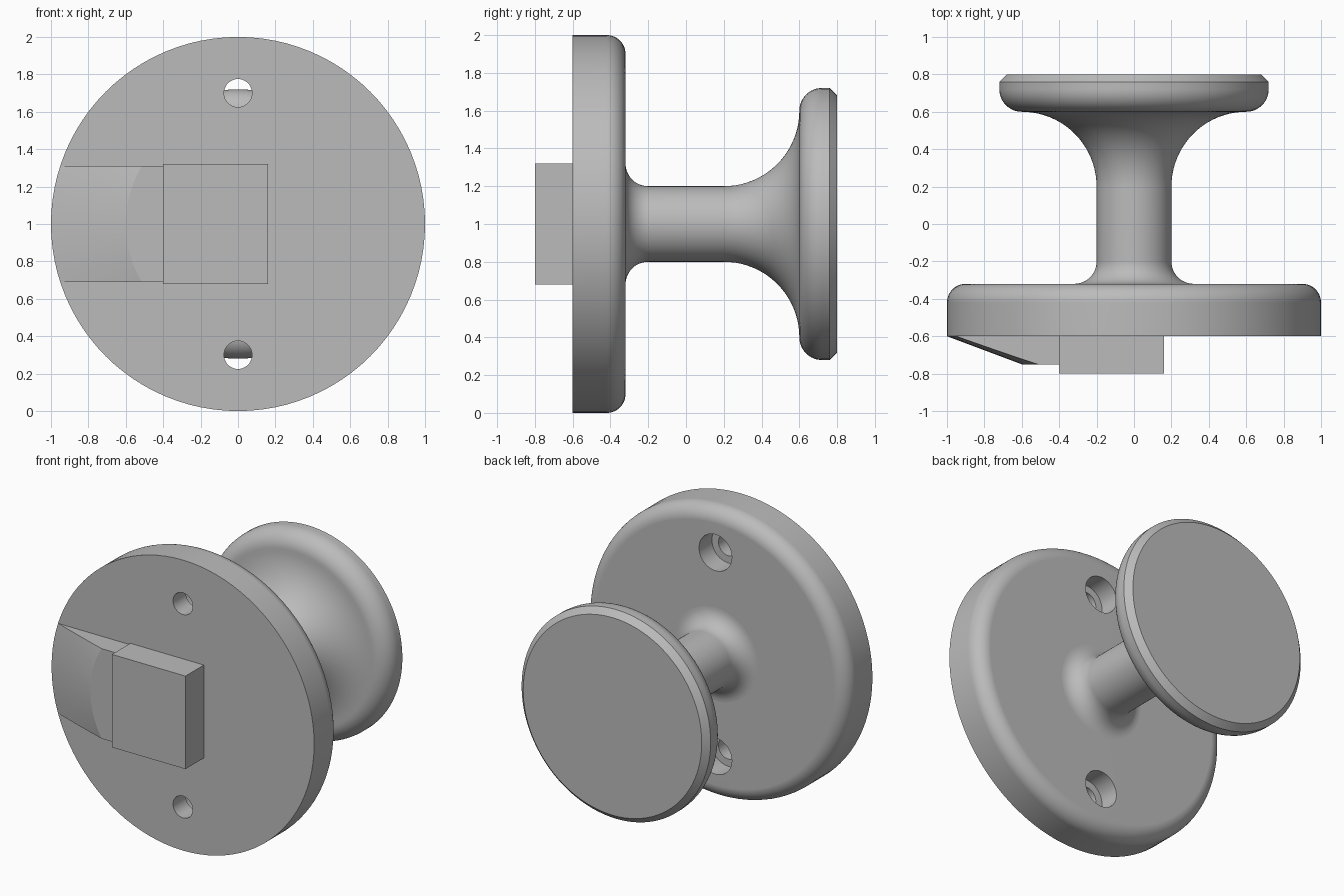
import bpy, bmesh
from math import sin, cos, pi, radians
from mathutils import Matrix, Vector

if "Cube" in bpy.data.objects:
    bpy.data.objects.remove(bpy.data.objects["Cube"])

AXIS_Z = 1.0      # height of the knob axis

grey = bpy.data.materials.new("plain grey")
grey.use_nodes = True
grey.diffuse_color = (0.5, 0.5, 0.5, 1)
grey.node_tree.nodes["Principled BSDF"].inputs["Base Color"].default_value = (0.5, 0.5, 0.5, 1)


def arc(r, y, radius, start, end, steps=12):
    """Profile points (r, y) on an arc, angles in degrees."""
    angles = [radians(start + (end - start) * i / steps) for i in range(steps + 1)]
    return [(r + radius * cos(a), y + radius * sin(a)) for a in angles]


def lathe(profile, z=AXIS_Z, segments=96):
    """Spin a closed (r, y) profile about a y-parallel axis at height z."""
    bm = bmesh.new()
    verts = [bm.verts.new((r, y, 0)) for r, y in profile]
    edges = [bm.edges.new(pair) for pair in zip(verts, verts[1:])]
    bmesh.ops.spin(bm, geom=verts + edges, cent=(0, 0, 0), axis=(0, 1, 0),
                   angle=2 * pi, steps=segments, use_duplicate=False)
    bmesh.ops.remove_doubles(bm, verts=bm.verts, dist=1e-5)
    bmesh.ops.recalc_face_normals(bm, faces=bm.faces)
    bmesh.ops.translate(bm, verts=bm.verts, vec=(0, 0, z))
    return bm


def make_object(name, bm):
    mesh = bpy.data.meshes.new(name)
    bm.to_mesh(mesh)
    bm.free()
    mesh.materials.append(grey)
    obj = bpy.data.objects.new(name, mesh)
    bpy.context.collection.objects.link(obj)
    return obj


def activate(obj):
    bpy.ops.object.select_all(action='DESELECT')
    obj.select_set(True)
    bpy.context.view_layer.objects.active = obj


def smooth(obj):
    activate(obj)
    bpy.ops.object.shade_smooth_by_angle(angle=radians(25))
    obj.modifiers.new("Weighted normals", 'WEIGHTED_NORMAL').keep_sharp = True


# Round back plate with a rounded rear rim
plate = make_object("back_plate", lathe(
    [(0, -0.6), (1, -0.6)] + arc(0.9, -0.42, 0.1, 0, 90) + [(0, -0.32)]))

# Counterbored screw holes through the plate
for z in (0.3, 1.7):
    cutter = make_object("screw_hole_cutter", lathe(
        [(0, -0.7), (0.075, -0.7), (0.075, -0.46), (0.125, -0.46),
         (0.125, -0.2), (0, -0.2)], z, 48))
    cutter.hide_render = True
    cut = plate.modifiers.new("Screw hole", 'BOOLEAN')
    cut.object = cutter
    cut.solver = 'EXACT'
    activate(plate)
    bpy.ops.object.modifier_apply(modifier=cut.name)
    bpy.data.objects.remove(cutter)
smooth(plate)

# Knob: filleted stem flaring into a rounded, chamfered head
knob = make_object("knob", lathe(
    [(0, -0.32)]
    + arc(0.32, -0.2, 0.12, 270, 180)
    + arc(0.6, 0.2, 0.4, 180, 90, 20)
    + arc(0.6, 0.72, 0.12, -90, 0)[1:]
    + [(0.72, 0.76), (0.68, 0.8), (0, 0.8)]))
smooth(knob)

# Square spindle block on the front
bm = bmesh.new()
bmesh.ops.create_cube(bm, size=1, matrix=Matrix.Translation((-0.12, -0.7, AXIS_Z))
                      @ Matrix.Diagonal((0.56, 0.2, 0.64, 1)))
make_object("spindle_block", bm)

# Sloped latch tongue: a strip sliced out of a shallow cone
bm = lathe([(0, -0.6), (1, -0.6), (0.6, -0.75), (0, -0.75)])
for point, normal in (((-0.4, 0, 0), (1, 0, 0)),
                      ((0, 0, AXIS_Z + 0.31), (0, 0, 1)),
                      ((0, 0, AXIS_Z - 0.31), (0, 0, -1))):
    cut = bmesh.ops.bisect_plane(bm, geom=bm.verts[:] + bm.edges[:] + bm.faces[:],
                                 plane_co=Vector(point), plane_no=Vector(normal),
                                 clear_outer=True)["geom_cut"]
    bmesh.ops.holes_fill(bm, edges=[e for e in cut if isinstance(e, bmesh.types.BMEdge)])
bmesh.ops.recalc_face_normals(bm, faces=bm.faces)
tongue = make_object("latch_tongue", bm)
activate(tongue)
bpy.ops.object.shade_smooth_by_angle(angle=radians(15))
